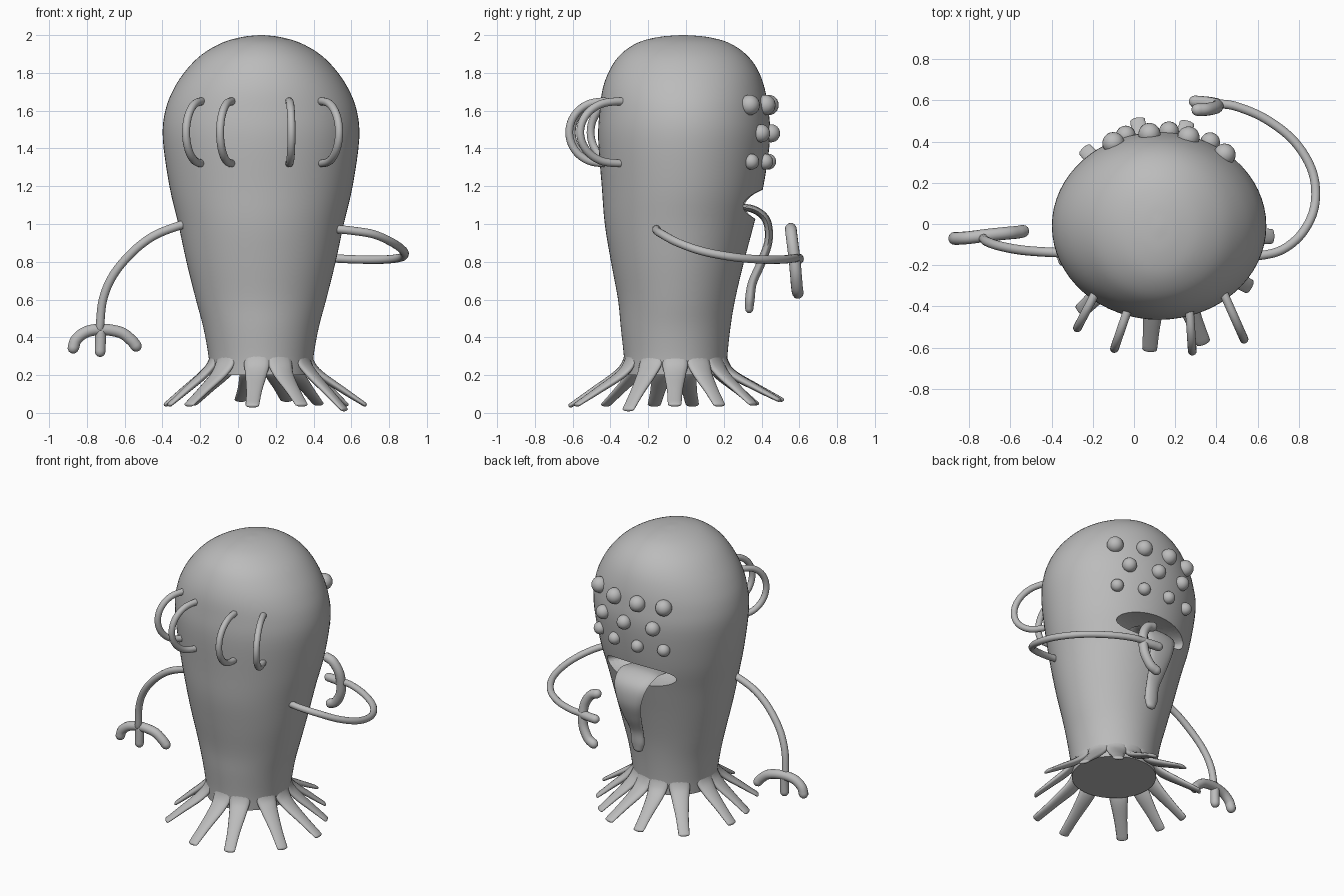
import bpy, bmesh, math
from mathutils import Vector as V

if "Cube" in bpy.data.objects:
    bpy.data.objects.remove(bpy.data.objects["Cube"])

skin = bpy.data.materials.new("grey skin")
skin.diffuse_color = (0.5, 0.5, 0.5, 1)
skin.use_nodes = True
skin.node_tree.nodes["Principled BSDF"].inputs["Base Color"].default_value = skin.diffuse_color


def spline(rows, n=6):
    """Catmull-Rom resampling of equal-length number rows."""
    rows = [V(r) for r in rows]
    out = []
    for i in range(len(rows) - 1):
        b, c = rows[i], rows[i + 1]
        a = rows[i - 1] if i else b * 2 - c
        d = rows[i + 2] if i + 2 < len(rows) else c * 2 - b
        for k in range(n):
            t = k / n
            out.append(b + (c - a) * (t / 2) + (a * 2 - b * 5 + c * 4 - d) * (t * t / 2)
                       + (b * 3 - a - c * 3 + d) * (t ** 3 / 2))
    return out + [rows[-1]]


def loft(name, rings, angle=60):
    """Skin closed rings of points and cap both ends."""
    bm = bmesh.new()
    vs = [[bm.verts.new(p) for p in r] for r in rings]
    n = len(vs[0])
    for a, b in zip(vs, vs[1:]):
        for i in range(n):
            j = (i + 1) % n
            bm.faces.new((a[i], a[j], b[j], b[i]))
    bm.faces.new(vs[0][::-1])
    bm.faces.new(vs[-1])
    bmesh.ops.recalc_face_normals(bm, faces=bm.faces)
    me = bpy.data.meshes.new(name)
    bm.to_mesh(me)
    bm.free()
    ob = bpy.data.objects.new(name, me)
    bpy.context.collection.objects.link(ob)
    me.materials.append(skin)
    smooth(ob, angle)
    return ob


def smooth(ob, angle=60):
    bpy.ops.object.select_all(action='DESELECT')
    ob.select_set(True)
    bpy.context.view_layer.objects.active = ob
    bpy.ops.object.shade_smooth_by_angle(angle=math.radians(angle))


def tube(name, rows, side, seg=14):
    """Round-ended sweep; rows are x, y, z, half width, half thickness."""
    s = spline(rows)
    pts, w, t = [V(r[:3]) for r in s], [r[3] for r in s], [r[4] for r in s]
    tang = [(pts[min(i + 1, len(pts) - 1)] - pts[max(i - 1, 0)]).normalized()
            for i in range(len(pts))]
    sec = [(pts[i], tang[i], w[i], t[i]) for i in range(len(pts))]

    def cap(i, sign):
        return [(pts[i] + tang[i] * sign * math.sin(a) * t[i], tang[i],
                 w[i] * math.cos(a), t[i] * math.cos(a)) for a in (0.5, 1.0, 1.4)]
    sec = cap(0, -1)[::-1] + sec + cap(-1, 1)
    rings, side = [], V(side)
    for p, d, a, b in sec:
        u = (side - d * side.dot(d)).normalized()
        n = d.cross(u)
        rings.append([p + u * a * math.cos(math.tau * k / seg) + n * b * math.sin(math.tau * k / seg)
                      for k in range(seg)])
    return loft(name, rings, 80)


# body: z, half width, y centre, half depth
CX = 0.122
profile = spline([
    (0.20, 0.27, -0.055, 0.27), (0.30, 0.278, -0.055, 0.274), (0.45, 0.305, -0.055, 0.29),
    (0.60, 0.345, -0.05, 0.31), (0.80, 0.395, -0.045, 0.352), (1.00, 0.438, -0.035, 0.395),
    (1.20, 0.485, -0.018, 0.428), (1.45, 0.52, -0.01, 0.455), (1.60, 0.507, -0.01, 0.447),
    (1.72, 0.46, -0.012, 0.428), (1.82, 0.392, -0.012, 0.39), (1.90, 0.31, -0.014, 0.33),
    (1.96, 0.205, -0.015, 0.24), (1.99, 0.1, -0.015, 0.13), (2.0, 0.012, -0.015, 0.015)], 4)
N = 64
body = loft("body", [[V((CX + hx * math.cos(math.tau * k / N), y0 + hy * math.sin(math.tau * k / N), z))
                      for k in range(N)] for z, hx, y0, hy in profile])

# mouth hollow carved under the eyes
bpy.ops.mesh.primitive_uv_sphere_add(segments=48, ring_count=24, location=(0.13, 0.38, 1.105))
cutter = bpy.context.object
cutter.name = "mouth_cutter"
cutter.scale = (0.29, 0.22, 0.078)
cutter.hide_render = True
cutter.data.materials.append(skin)
mod = body.modifiers.new("mouth", 'BOOLEAN')
mod.operation, mod.solver, mod.object = 'DIFFERENCE', 'EXACT', cutter
bpy.context.view_layer.objects.active = body
bpy.ops.object.modifier_apply(modifier="mouth")
bpy.data.objects.remove(cutter)
smooth(body, 45)

# tongue hanging out of the mouth
tube("tongue", [(0.14, 0.20, 1.07, .13, .02), (0.14, 0.33, 1.085, .14, .02), (0.14, 0.42, 1.03, .125, .022),
                (0.14, 0.438, 0.92, .095, .022), (0.14, 0.40, 0.80, .07, .024), (0.14, 0.352, 0.69, .05, .024),
                (0.14, 0.338, 0.60, .05, .026), (0.14, 0.335, 0.55, .036, .022)], (1, 0, 0))

# eyes in three staggered rows
for z, r, xs in ((1.63, .054, (-.1, .075, .265, .44)), (1.48, .048, (-.04, .17, .37)),
                 (1.33, .042, (-.1, .075, .265, .43))):
    for x in xs:
        zz, hx, y0, hy = min(profile, key=lambda p: abs(p[0] - z))
        y = y0 + hy * math.sqrt(1 - ((x - CX) / hx) ** 2)
        bpy.ops.mesh.primitive_uv_sphere_add(segments=20, ring_count=12, radius=r, location=(x, y + .006, z))
        eye = bpy.context.object
        eye.name = "eye"
        eye.data.materials.append(skin)
        smooth(eye)

# four curved handles on the front
for (bx, by), (tx, ty) in (((-.20, -.36), (-.275, -.505)), ((-.04, -.445), (-.095, -.605)),
                           ((.272, -.45), (.283, -.618)), ((.455, -.38), (.535, -.56))):
    b, d = V((bx, by, 1.485)), V((tx - bx, ty - by, 0))
    arc = [b + d * math.cos(a) + V((0, 0, .163 * math.sin(a)))
           for a in [math.radians(90 - 22.5 * k) for k in range(9)]]
    path = [arc[0] - d * 0.4] + arc + [arc[-1] - d * 0.4]
    tube("handle", [(*p, .021, .021) for p in path], d.cross(V((0, 0, 1))))

# splayed feet around the base
for x, y, z in ((.075, -.62, .04), (.34, -.585, .045), (.57, -.31, .02), (.68, -.06, .045), (.575, .18, .045),
                (.43, .36, .05), (.26, .50, .07), (.015, .515, .07), (-.245, .37, .05), (-.39, .035, .045),
                (-.37, -.17, .045), (-.265, -.43, .045)):
    tip, c = V((x, y, z)), V((CX, -.055, 0))
    d = V((x - CX, y + .055, 0)).normalized()
    reach = (tip - c).xy.length

    def at(r, h, w, t):
        return (*(c + d * r + V((0, 0, h))), w, t)
    rows = [at(.245, .36, .05, .018), at(.262, .27, .068, .02), at(.31, .205, .058, .022),
            at(.31 + (reach - .31) * .5, (.195 + z) / 2, .042, .018), at(reach - .01, z, .036, .012)]
    tube("foot", rows, d.cross(V((0, 0, 1))))


def limb(name, pts, r, side):
    tube(name, [(*p, r, r) for p in pts], side)


# hanging arm and three-fingered hand
limb("left_arm", [(-.24, -.14, 1.01), (-.33, -.14, .985), (-.45, -.135, .935), (-.56, -.125, .85), (-.66, -.105, .73),
                  (-.715, -.085, .60), (-.732, -.07, .45)], .023, (0, 1, 0))
limb("left_outer_fingers", [(-.872, -.07, .345), (-.855, -.07, .39), (-.80, -.066, .43), (-.715, -.055, .442),
                            (-.62, -.045, .425), (-.565, -.04, .385), (-.54, -.035, .355)], .031, (0, 1, 0))
limb("left_middle_finger", [(-.728, -.06, .43), (-.728, -.06, .38), (-.73, -.06, .325)], .029, (0, 1, 0))

# arm curling round to the face, with its hand
limb("right_arm", [(.50, -.155, .975), (.60, -.155, .965), (.72, -.125, .945), (.82, -.04, .90), (.878, .09, .855),
                   (.868, .25, .825), (.78, .40, .812), (.64, .51, .812), (.50, .57, .818), (.41, .585, .82)],
     .022, (0, 0, 1))
limb("right_outer_fingers", [(.31, .555, .975), (.355, .557, .955), (.395, .565, .89), (.405, .575, .81),
                             (.395, .582, .73), (.355, .588, .66), (.31, .592, .635)], .031, (0, 1, 0))
limb("right_middle_finger", [(.40, .58, .815), (.35, .59, .815), (.295, .595, .815)], .029, (0, 1, 0))
